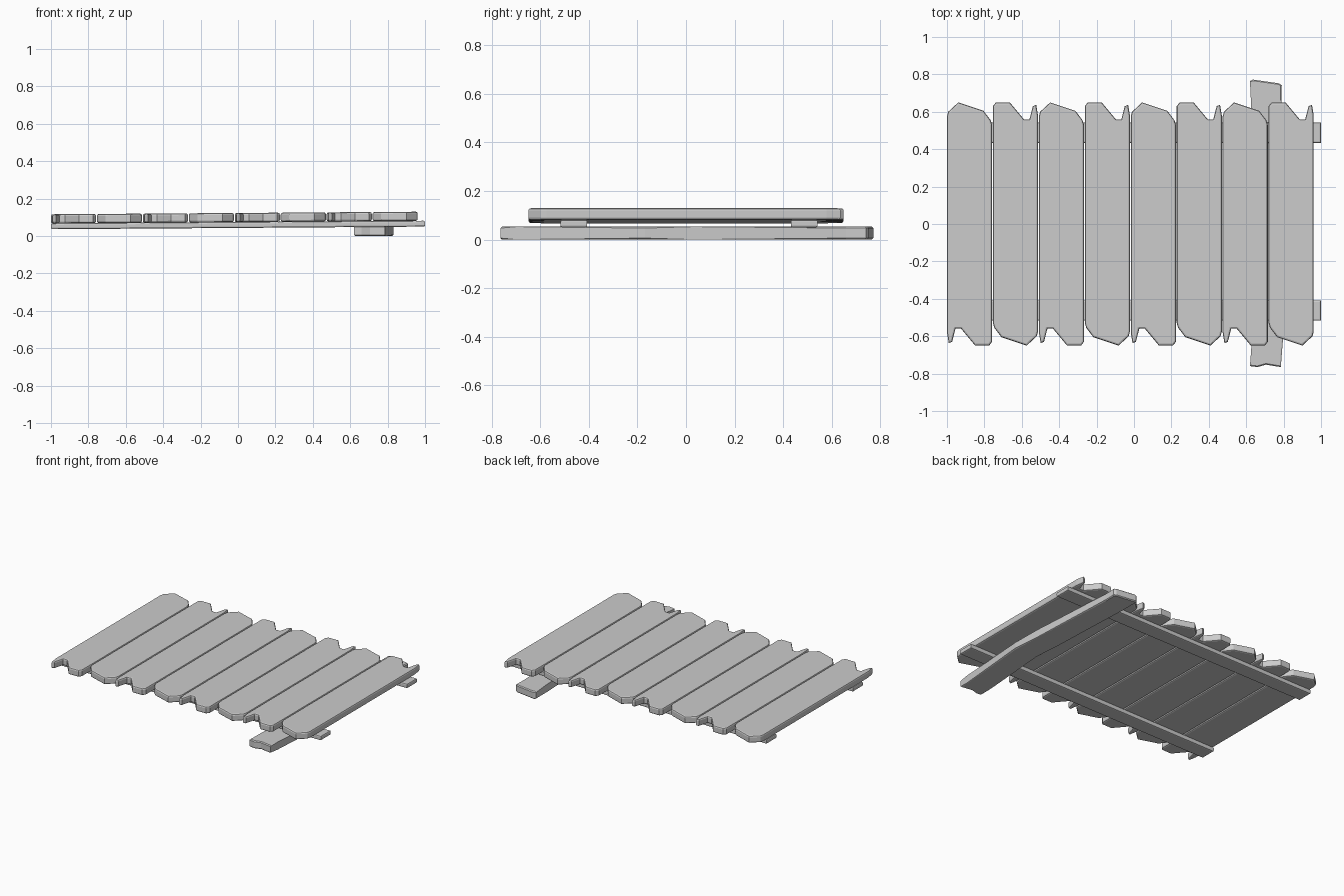
import bpy, bmesh

if "Cube" in bpy.data.objects:
    bpy.data.objects.remove(bpy.data.objects["Cube"])

TILT = 0.007   # slight rise of the deck towards +x


def slab(name, outline, z0, z1, bevel, segments=2, tilt=TILT):
    """Extrude a flat outline between two heights and round its rims."""
    bm = bmesh.new()
    face = bm.faces.new([bm.verts.new((x, y, z0)) for x, y in outline])
    ext = bmesh.ops.extrude_face_region(bm, geom=[face])
    for v in ext["geom"]:
        if isinstance(v, bmesh.types.BMVert):
            v.co.z = z1
    rims = [e for e in bm.edges if abs(e.verts[0].co.z - e.verts[1].co.z) < 1e-6]
    bmesh.ops.bevel(bm, geom=rims, offset=bevel, segments=segments, profile=0.5,
                    affect='EDGES', clamp_overlap=False)
    for v in bm.verts:
        v.co.z += tilt * v.co.x
    bmesh.ops.recalc_face_normals(bm, faces=bm.faces)
    mesh = bpy.data.meshes.new(name)
    bm.to_mesh(mesh)
    bm.free()
    ob = bpy.data.objects.new(name, mesh)
    bpy.context.collection.objects.link(ob)
    return ob


# Deck planks: one ragged outline, every second plank turned half round
PLANK = [(-0.1205, 0.575), (-0.114, 0.60), (-0.06, 0.65), (0.075, 0.605),
         (0.113, 0.555), (0.1205, 0.53), (0.1205, -0.63), (0.105, -0.65),
         (0.03, -0.65), (-0.045, -0.56), (-0.075, -0.56), (-0.093, -0.63),
         (-0.111, -0.637), (-0.1205, -0.58)]
for i in range(8):
    s = 1 if i % 2 == 0 else -1
    cx = -0.8795 + 0.2457 * i
    slab(f"plank_{i + 1}", [(cx + s * x, s * y) for x, y in PLANK],
         0.074, 0.123, 0.010)

# Two long rails under the deck
for name, y0, y1 in (("front_rail", -0.517, -0.408), ("back_rail", 0.433, 0.542)):
    slab(name, [(-1, y0), (1, y0), (1, y1), (-1, y1)], 0.043, 0.0745, 0.008)

# Loose bent board lying underneath at the right
BOARD = [(0.62, -0.76), (0.66, -0.765), (0.705, -0.752), (0.785, -0.765),
         (0.79, -0.70), (0.832, -0.17), (0.822, 0.03), (0.788, 0.66),
         (0.79, 0.742), (0.775, 0.752), (0.635, 0.772), (0.62, 0.765),
         (0.626, 0.64), (0.652, 0.03), (0.66, -0.17), (0.628, -0.65)]
slab("cross_board", BOARD, 0.0, 0.053, 0.006, segments=1, tilt=0)
